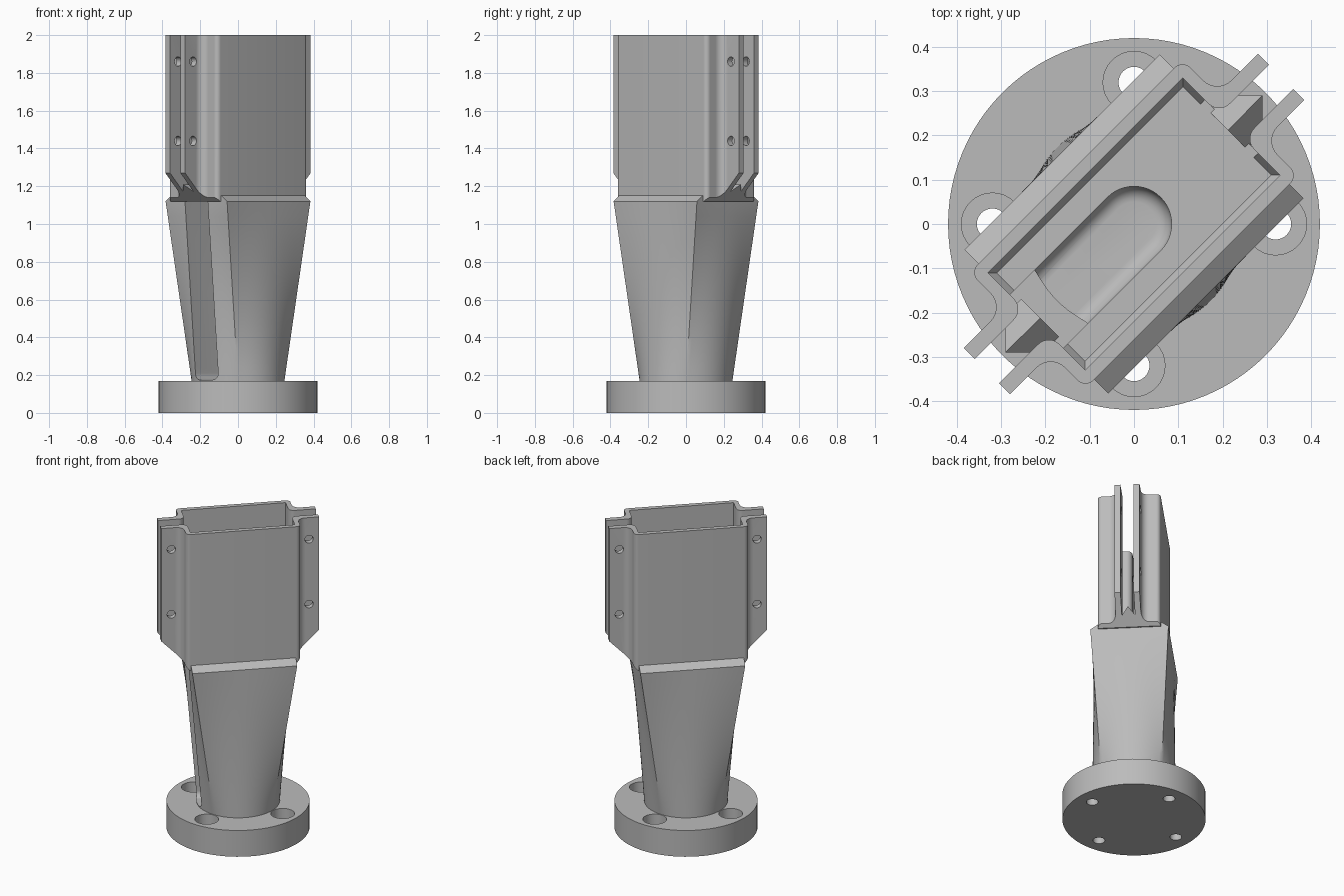
import bpy, bmesh, math
from math import cos, sin, pi, radians

old = bpy.data.objects.get("Cube")
if old:
    bpy.data.objects.remove(old, do_unlink=True)

grey = bpy.data.materials.new("cast grey")
grey.use_nodes = True
COLOUR = (0.5, 0.5, 0.5, 1)
grey.diffuse_color = COLOUR
grey.node_tree.nodes["Principled BSDF"].inputs["Base Color"].default_value = COLOUR


def loft(name, loops):
    """Skin a stack of equal-length vertex loops and cap both ends."""
    bm = bmesh.new()
    rings = [[bm.verts.new(p) for p in loop] for loop in loops]
    n = len(rings[0])
    for a, b in zip(rings, rings[1:]):
        for i in range(n):
            j = (i + 1) % n
            bm.faces.new((a[i], a[j], b[j], b[i]))
    bm.faces.new(rings[0][::-1])
    bm.faces.new(rings[-1])
    bmesh.ops.recalc_face_normals(bm, faces=bm.faces)
    mesh = bpy.data.meshes.new(name)
    bm.to_mesh(mesh)
    bm.free()
    mesh.materials.append(grey)
    obj = bpy.data.objects.new(name, mesh)
    obj.rotation_euler.z = pi / 4      # the body sits diagonally on its base
    bpy.context.collection.objects.link(obj)
    return obj


def prism(name, pts, lo, hi, axis="z"):
    place = {"x": lambda p, h: (h, p[0], p[1]),
             "y": lambda p, h: (p[0], h, p[1]),
             "z": lambda p, h: (p[0], p[1], h)}[axis]
    return loft(name, [[place(p, h) for p in pts] for h in (lo, hi)])


def arc(cx, cy, r, start, end, n=8):
    angles = [radians(start + (end - start) * i / n) for i in range(n + 1)]
    return [(cx + r * cos(a), cy + r * sin(a)) for a in angles]


def circle(cx, cy, r, n=32):
    return arc(cx, cy, r, 0, 360, n)[:-1]


def cut(obj, cutters):
    """Subtract the cutters, bake the result and remove them."""
    for c in cutters:
        mod = obj.modifiers.new("cut", "BOOLEAN")
        mod.operation, mod.solver, mod.object = "DIFFERENCE", "EXACT", c
    bpy.context.view_layer.update()
    baked = bpy.data.meshes.new_from_object(
        obj.evaluated_get(bpy.context.evaluated_depsgraph_get()))
    obj.modifiers.clear()
    obj.data = baked
    for c in cutters:
        bpy.data.objects.remove(c, do_unlink=True)


def slope_cutters():
    """Wedges that trim the lower outer ends at 45 degrees."""
    return [prism("slope_cutter", [(s * 0.3, 1.1), (s * 0.6, 1.1), (s * 0.6, 1.4)],
                  -0.5, 0.5, "y") for s in (1, -1)]


# Round base with counterbored bolt holes
base = prism("base_flange", circle(0, 0, 0.42, 96), 0, 0.17)
holes = []
for k in range(4):
    a = pi / 4 + k * pi / 2
    x, y = 0.32 * cos(a), 0.32 * sin(a)
    holes.append(prism("bolt_hole", circle(x, y, 0.035), -0.1, 0.12))
    holes.append(prism("counterbore", circle(x, y, 0.07), 0.08, 0.3))
cut(base, holes)

# Neck blending from a circle up to a rectangle, with a sloped shoulder
ANGLES = [2 * pi * i / 96 for i in range(96)]


def rectangle(hu, hv, z):
    out = []
    for a in ANGLES:
        m = max(abs(cos(a)), abs(sin(a)))
        out.append((hu * cos(a) / m, hv * sin(a) / m, z))
    return out


bottom = [(0.245 * cos(a), 0.245 * sin(a), 0.165) for a in ANGLES]
top = rectangle(0.312, 0.23, 1.12)
levels = [[tuple(p + (q - p) * t / 12 for p, q in zip(b, c)) for b, c in zip(bottom, top)]
          for t in range(13)]
neck = loft("neck", levels + [rectangle(0.312, 0.18, 1.155)])


# Cable slot down the neck, open on one end, with a rounded floor edge
def slot_loop(inset, z):
    r = 0.085 - inset
    return [(x, y, z) for x, y in [(-0.6, -r)] + arc(0, 0, r, -90, 90, 24) + [(-0.6, r)]]


R = 0.035
fillet = [slot_loop(R - R * sin(a), 0.175 + R - R * cos(a))
          for a in (radians(15 * i) for i in range(7))]
cut(neck, [loft("slot_cutter", fillet + [slot_loop(0, 1.4)])])

# Two mirrored clamp shells with bolting lips
outer = [(0.47, 0.074)] + arc(0.385, 0.119, 0.045, 270, 180) + arc(0.315, 0.16, 0.025, 0, 90)
inner = [(0.311, 0.155)] + arc(0.345, 0.073, 0.034, 180, 270) + [(0.47, 0.039)]


def flip(pts):
    return [(-x, y) for x, y in reversed(pts)]


outline = outer + flip(outer) + flip(inner) + inner
for side, s in (("left", 1), ("right", -1)):
    shell = prism(side + "_shell", [(x, s * y) for x, y in outline], 1.12, 2.0)
    bolts = [prism("lip_hole", circle(x, z, 0.025, 24), -0.3, 0.3, "y")
             for x in (-0.41, 0.41) for z in (1.44, 1.86)]
    cut(shell, bolts + slope_cutters())
    # Chamfer strips along the foot of the inner walls
    prism(side + "_foot_chamfer", [(s * 0.156, 1.15), (s * 0.138, 1.15), (s * 0.156, 1.18)],
          -0.311, 0.311, "x")
    for e in (1, -1):
        ends = sorted((s * 0.085, s * 0.156))
        prism(side + "_end_chamfer", [(e * 0.312, 1.15), (e * 0.295, 1.15), (e * 0.312, 1.18)],
              *ends, "y")

# Peaked webs joining the shells between the lips
peak = [(-0.06, 1.12), (0.06, 1.12), (0.06, 1.15), (0, 1.21), (-0.06, 1.15)]
for name, lo, hi in (("rear_web", 0.3, 0.45), ("front_web", -0.45, -0.3)):
    cut(prism(name, peak, lo, hi, "x"), slope_cutters())

# Smooth curved surfaces while keeping edges crisp
bpy.ops.object.select_all(action="DESELECT")
for obj in bpy.context.collection.objects:
    if obj.type == "MESH" and grey.name in obj.data.materials:
        obj.select_set(True)
        bpy.context.view_layer.objects.active = obj
bpy.ops.object.shade_smooth_by_angle(angle=radians(25))
